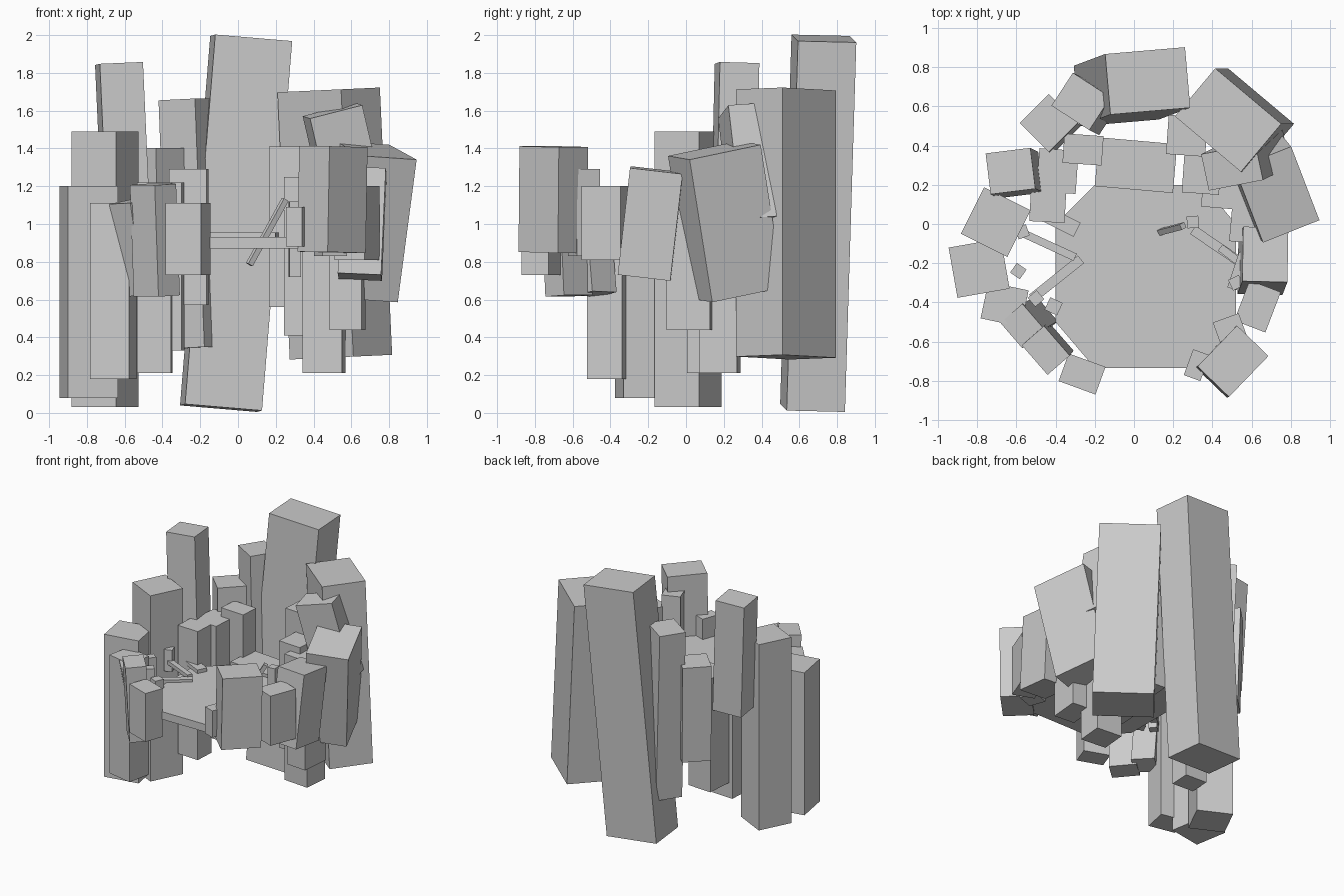
import bpy, bmesh, math
from mathutils import Vector, Matrix


def block(name, top, bottom, sx, sy, deg=0):
    """Box whose end faces are centred on top and bottom, turned by deg."""
    top, bottom = Vector(top), Vector(bottom)
    z = (top - bottom).normalized()
    a = math.radians(deg)
    x = Vector((math.cos(a), math.sin(a), 0))
    y = z.cross(x).normalized()
    x = y.cross(z)
    rot = Matrix((x, y, z)).transposed().to_4x4()
    size = Matrix.Diagonal((sx, sy, (top - bottom).length, 1))
    bm = bmesh.new()
    bmesh.ops.create_cube(bm, size=1, matrix=Matrix.Translation((top + bottom) / 2) @ rot @ size)
    finish(name, bm)


def finish(name, bm):
    me = bpy.data.meshes.new(name)
    bmesh.ops.recalc_face_normals(bm, faces=bm.faces)
    bm.to_mesh(me)
    bm.free()
    bpy.context.collection.objects.link(bpy.data.objects.new(name, me))


def upright(name, x, y, z0, z1, sx, sy, deg=0):
    block(name, (x, y, z1), (x, y, z0), sx, sy, deg)


def plank(name, a, b, z, width, thick=0.03):
    """Flat plank between two plan points."""
    a, b = Vector(a), Vector(b)
    mid, d = (a + b) / 2, b - a
    upright(name, mid.x, mid.y, z - thick, z, d.length, width, math.degrees(math.atan2(d.y, d.x)))


# Leaning outer pillars: top centre, bottom centre, width, depth, turn
leaning = [
    ((0.07, 0.73, 1.982), (-0.09, 0.67, 0.026), 0.41, 0.31, 5),
    ((0.48, 0.53, 1.71), (0.545, 0.53, 0.295), 0.44, 0.32, -40),
    ((0.73, 0.15, 1.39), (0.63, 0.27, 0.635), 0.31, 0.41, 21),
    ((0.67, -0.155, 1.285), (0.645, -0.22, 0.72), 0.23, 0.28, -1),
    ((0.505, -0.70, 1.41), (0.495, -0.705, 0.85), 0.29, 0.223, 46),
    ((-0.45, -0.645, 1.21), (-0.43, -0.62, 0.62), 0.20, 0.15, -49),
    ((-0.57, -0.52, 1.12), (-0.5, -0.48, 0.63), 0.17, 0.15, -49),
    ((-0.63, 0.27, 1.85), (-0.59, 0.25, 0.97), 0.23, 0.21, 7),
    ((-0.27, 0.625, 1.66), (-0.22, 0.60, 0.345), 0.23, 0.20, -33),
    ((-0.435, 0.515, 1.40), (-0.42, 0.50, 0.65), 0.21, 0.21, -45),
    ((0.50, 0.29, 1.60), (0.64, 0.36, 1.0), 0.29, 0.19, 12),
]
for i, p in enumerate(leaning):
    block(f"leaning_pillar_{i + 1}", *p)

# Upright pillars of the ring: x, y, z0, z1, width, depth, turn
pillars = [
    (0.63, -0.42, 0.81, 1.20, 0.17, 0.22, -21),
    (0.49, -0.54, 0.83, 1.29, 0.14, 0.13, 20),
    (0.32, -0.72, 0.88, 1.09, 0.09, 0.14, -20),
    (-0.265, -0.765, 0.73, 1.11, 0.20, 0.15, -20),
    (-0.79, -0.225, 0.08, 1.20, 0.27, 0.26, 10),
    (-0.66, -0.41, 0.18, 1.11, 0.21, 0.19, -12),
    (-0.705, 0.01, 0.03, 1.49, 0.265, 0.265, -26.5),
    (-0.44, 0.09, 0.21, 1.22, 0.18, 0.16, -3),
    (-0.39, 0.27, 0.33, 1.22, 0.20, 0.22, -4),
    (-0.26, 0.38, 0.57, 1.29, 0.20, 0.15, -4),
    (0.27, 0.45, 0.56, 1.41, 0.20, 0.20, -4),
    (0.345, 0.25, 0.41, 1.25, 0.19, 0.19, -4),
    (0.455, 0.18, 0.21, 1.20, 0.21, 0.20, -5),
    (0.58, 0.02, 0.44, 1.20, 0.17, 0.23, -5),
]
for i, p in enumerate(pillars):
    upright(f"upright_pillar_{i + 1}", *p)

# Central floor plate with cut corners
outline = [(-0.2, -0.735), (0.35, -0.735), (0.52, -0.5), (0.52, 0.0), (0.35, 0.2),
           (-0.2, 0.2), (-0.4, 0.0), (-0.4, -0.5)]
bm = bmesh.new()
face = bm.faces.new([bm.verts.new((x, y, 0.87)) for x, y in outline])
ext = bmesh.ops.extrude_face_region(bm, geom=[face])
bmesh.ops.translate(bm, vec=(0, 0, 0.06), verts=[v for v in ext["geom"] if isinstance(v, bmesh.types.BMVert)])
finish("floor_plate", bm)

# Raised step at the back of the floor
upright("back_step", 0.01, 0.30, 0.88, 0.955, 0.40, 0.25, -5)

# Loose planks along both sides
for i, (a, b, w) in enumerate([
        ((-0.27, -0.18), (-0.52, -0.38), 0.05), ((-0.29, -0.03), (-0.45, 0.05), 0.08),
        ((-0.30, -0.17), (-0.56, -0.05), 0.04), ((0.30, -0.03), (0.55, -0.20), 0.05),
        ((0.44, -0.12), (0.57, -0.22), 0.04), ((0.50, -0.33), (0.56, -0.15), 0.05)]):
    plank(f"loose_plank_{i + 1}", a, b, 0.95 + 0.008 * i, w)

# Small rubble blocks
for i, (x, y, z0, z1, s, r) in enumerate([
        (-0.59, -0.24, 0.88, 1.06, 0.06, -35), (-0.41, -0.42, 0.88, 1.0, 0.07, -25),
        (-0.50, -0.38, 0.88, 1.05, 0.06, -50), (-0.57, -0.04, 0.88, 1.05, 0.06, 20),
        (0.30, 0.01, 0.72, 1.12, 0.06, 5), (0.52, -0.30, 0.88, 1.03, 0.06, 25)]):
    upright(f"rubble_{i + 1}", x, y, z0, z1, s, s, r)

# Leaning stick
block("leaning_stick", (0.25, -0.01, 1.13), (0.06, -0.06, 0.785), 0.03, 0.03, 25)
